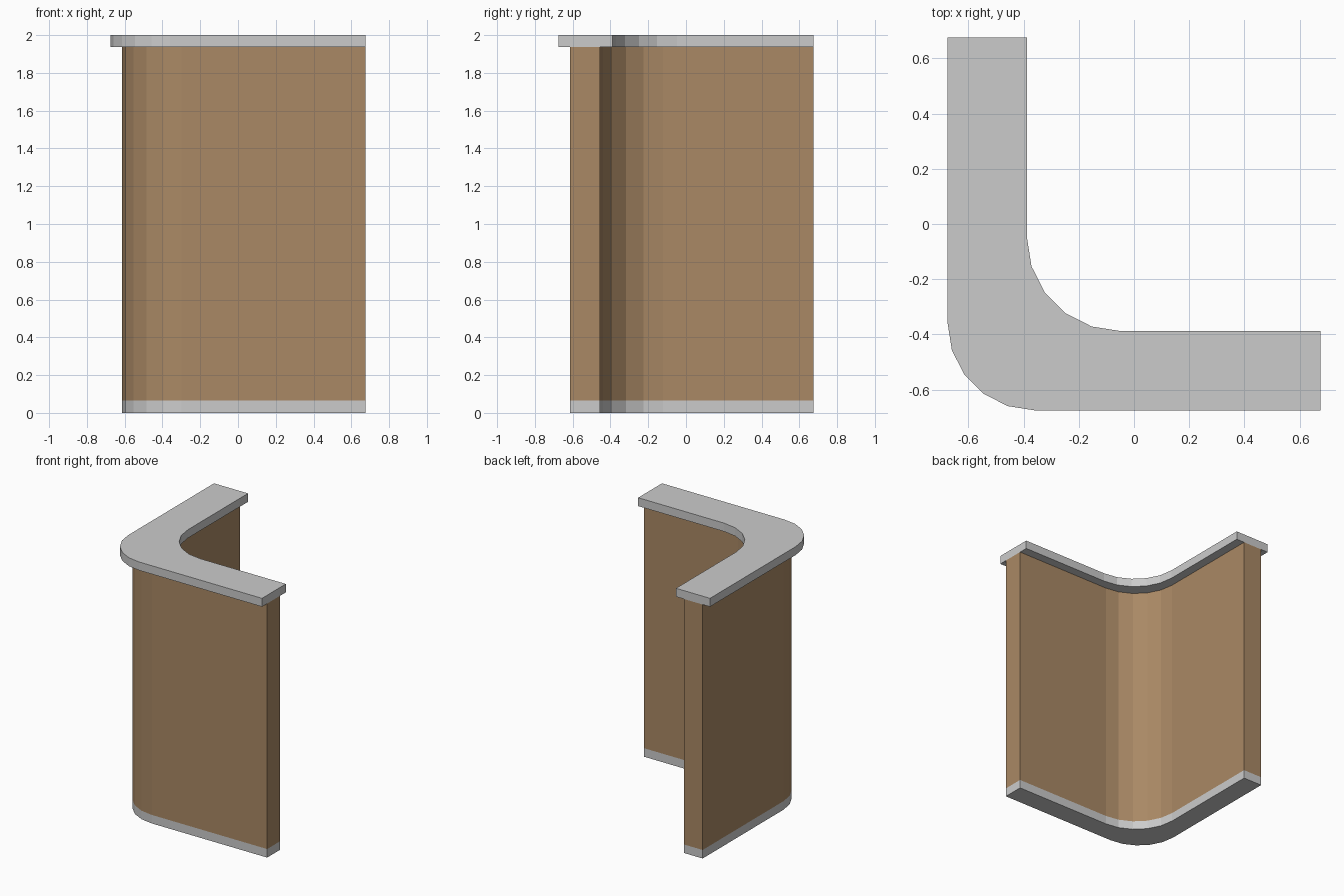
import bpy, bmesh
from math import sin, cos, radians

if "Cube" in bpy.data.objects:
    bpy.data.objects.remove(bpy.data.objects["Cube"])

END = 0.675      # both arms stop flush here
STEPS = 5        # segments per rounded corner


def corner(face, radius):
    """Arc from the arm along y to the arm along x, tangent to x = face and y = face."""
    c = face + radius
    angles = [radians(90 * i / STEPS) for i in range(STEPS + 1)]
    return [(c - radius * cos(a), c - radius * sin(a)) for a in angles]


def l_slab(name, outer, r_outer, inner, r_inner, z0, z1, material=None):
    """Extruded L-shaped outline with rounded outer and inner corners."""
    outline = [(outer, END)] + corner(outer, r_outer) + [(END, outer), (END, inner)]
    outline += corner(inner, r_inner)[::-1] + [(inner, END)]
    bm = bmesh.new()
    face = bm.faces.new([bm.verts.new((x, y, z0)) for x, y in outline])
    ext = bmesh.ops.extrude_face_region(bm, geom=[face])
    top = [v for v in ext["geom"] if isinstance(v, bmesh.types.BMVert)]
    bmesh.ops.translate(bm, verts=top, vec=(0, 0, z1 - z0))
    bmesh.ops.recalc_face_normals(bm, faces=bm.faces)
    mesh = bpy.data.meshes.new(name)
    bm.to_mesh(mesh)
    bm.free()
    if material:
        mesh.materials.append(material)
    obj = bpy.data.objects.new(name, mesh)
    bpy.context.collection.objects.link(obj)
    return obj


wood = bpy.data.materials.new("wood")
wood.diffuse_color = (0.40, 0.25, 0.13, 1)
wood.use_nodes = True
wood.node_tree.nodes["Principled BSDF"].inputs["Base Color"].default_value = wood.diffuse_color

# Kick plate and panel share one footprint; the worktop overhangs both long sides
panel = (-0.613, 0.315, -0.456, 0.335)
l_slab("kick_plate", *panel, 0, 0.065)
l_slab("panel", *panel, 0.065, 1.936, wood)
l_slab("worktop", -0.675, 0.315, -0.388, 0.34, 1.936, 2.0)
